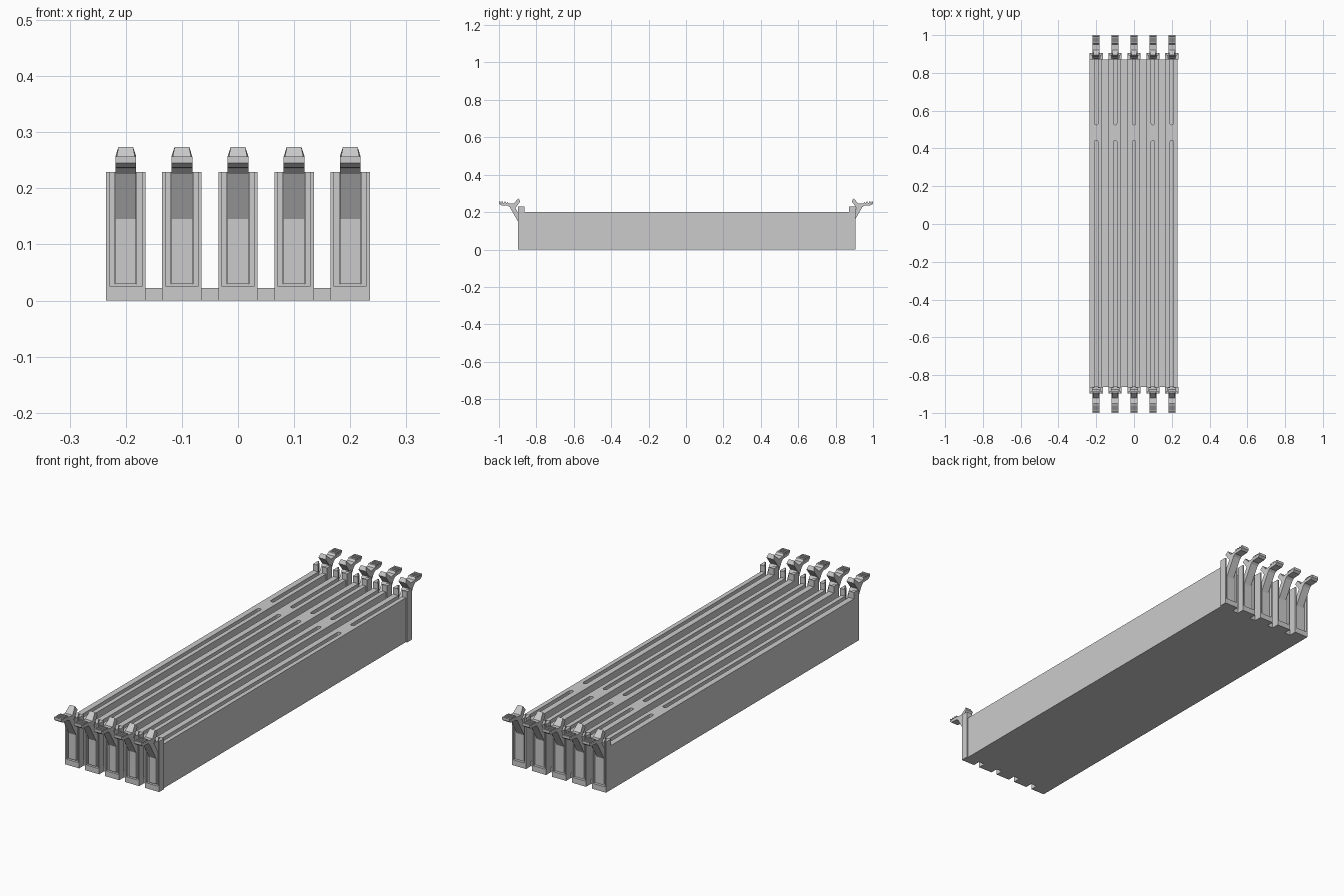
import bpy, bmesh, math
from mathutils import Vector

if "Cube" in bpy.data.objects:
    bpy.data.objects.remove(bpy.data.objects["Cube"])

grey = bpy.data.materials.new("light grey plastic")
grey.use_nodes = True
COLOR = (0.6, 0.6, 0.6, 1)
grey.diffuse_color = COLOR
grey.node_tree.nodes["Principled BSDF"].inputs["Base Color"].default_value = COLOR

SLOTS = [-0.2, -0.1, 0, 0.1, 0.2]
BASE_TOP, BODY_TOP, BLOCK_TOP = 0.022, 0.2, 0.229
BODY_END, BLOCK_END = 0.867, 0.902
SHIFT = 0.004          # housing offset along y
LEFT, RIGHT = -0.035, 0.029
GROOVE = 0.009         # half width of the card groove


def add_prism(bm, points, lo, hi, axis="z"):
    """Extrude a 2D outline along z (points are x, y) or x (points are y, z)."""
    def place(p, t):
        return Vector((p[0], p[1], t)) if axis == "z" else Vector((t, p[0], p[1]))
    bottom = [bm.verts.new(place(p, lo)) for p in points]
    top = [bm.verts.new(place(p, hi)) for p in points]
    bm.faces.new(bottom)
    bm.faces.new(top)
    for i in range(len(points)):
        j = (i + 1) % len(points)
        bm.faces.new((bottom[i], bottom[j], top[j], top[i]))


def rect(x0, x1, y0, y1):
    return [(x0, y0), (x1, y0), (x1, y1), (x0, y1)]


def make_mesh(name, bm):
    bmesh.ops.recalc_face_normals(bm, faces=bm.faces)
    mesh = bpy.data.meshes.new(name)
    bm.to_mesh(mesh)
    bm.free()
    mesh.materials.append(grey)
    return mesh


def place(name, mesh, x=0, y=0):
    obj = bpy.data.objects.new(name, mesh)
    obj.location = (x, y, 0)
    bpy.context.collection.objects.link(obj)


def arc(cy, start):
    """Rounded groove end, swept over half a turn."""
    return [(GROOVE * math.cos(start + math.pi * i / 8),
             cy + GROOVE * math.sin(start + math.pi * i / 8)) for i in range(9)]


# Base plate joining the slots
bm = bmesh.new()
add_prism(bm, rect(SLOTS[0] + LEFT, SLOTS[-1] + RIGHT, -BODY_END, BODY_END), 0, BASE_TOP)
place("base_plate", make_mesh("base_plate", bm), y=SHIFT)

# Slot body: solid floor, then two walls joined by the key bridge
bm = bmesh.new()
FLOOR = 0.06
add_prism(bm, rect(LEFT, RIGHT, -BODY_END, BODY_END), BASE_TOP, FLOOR)
outline = [(LEFT, -BODY_END), (-GROOVE, -BODY_END)]
outline += arc(0.43, 0)[::-1]
outline += [(GROOVE, -BODY_END), (RIGHT, -BODY_END), (RIGHT, BODY_END), (GROOVE, BODY_END)]
outline += arc(0.53, math.pi)[::-1]
outline += [(-GROOVE, BODY_END), (LEFT, BODY_END)]
add_prism(bm, outline, FLOOR, BODY_TOP)
body_mesh = make_mesh("slot_body", bm)

# End block: sill, inner step and two stepped posts around the lever pocket
POST = [(GROOVE, BODY_END), (0.035, BODY_END), (0.035, BLOCK_END), (0.0285, BLOCK_END),
        (0.0285, 0.89), (0.0195, 0.89), (0.0195, 0.873), (GROOVE, 0.873)]


def end_block(side):
    bm = bmesh.new()
    add_prism(bm, rect(-0.035, 0.035, side * BODY_END, side * BLOCK_END), 0, 0.025)
    add_prism(bm, rect(-0.0195, 0.0195, side * BODY_END, side * 0.89), 0.025, 0.03)
    for m in (-1, 1):
        add_prism(bm, [(m * x, side * y) for x, y in POST], 0.025, BLOCK_TOP)
    return make_mesh("end_block", bm)


# Latch lever profile (outward distance, height)
LEVER = [(0.874, 0.03), (0.896, 0.03), (0.896, 0.145), (0.942, 0.226), (0.952, 0.235),
         (0.99, 0.237), (1.0, 0.245), (1.0, 0.257)]
for d in (0.988, 0.974, 0.96):       # grip ridges
    LEVER += [(d + 0.004, 0.257), (d + 0.003, 0.249), (d - 0.002, 0.249), (d - 0.003, 0.257)]
LEVER += [(0.95, 0.247), (0.922, 0.245), (0.896, 0.274), (0.886, 0.257),
          (0.912, 0.222), (0.88, 0.165), (0.874, 0.145)]


def lever(side):
    bm = bmesh.new()
    add_prism(bm, [(side * d, z) for d, z in LEVER], -0.0185, 0.0185, "x")
    for v in bm.verts:               # narrow the hook tip
        if v.co.z > 0.27:
            v.co.x *= 0.7
    return make_mesh("latch_lever", bm)


for i, x in enumerate(SLOTS):
    place(f"slot_body_{i + 1}", body_mesh, x, SHIFT)
for side, end in ((-1, "front"), (1, "back")):
    block_mesh, lever_mesh = end_block(side), lever(side)
    for i, x in enumerate(SLOTS):
        place(f"{end}_end_block_{i + 1}", block_mesh, x, SHIFT)
        place(f"{end}_latch_lever_{i + 1}", lever_mesh, x)
